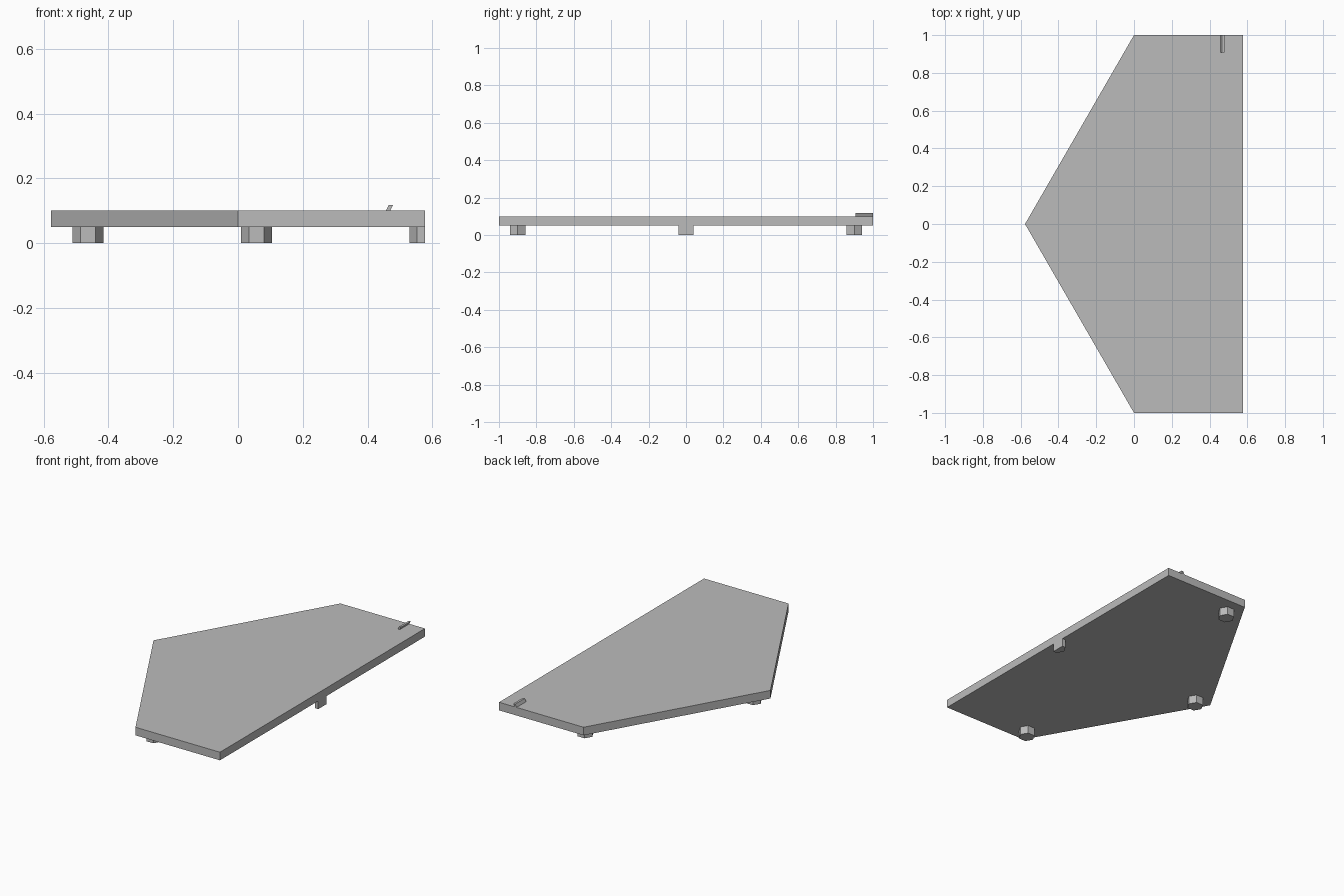
import bpy
import bmesh
from math import cos, sin, radians

cube = bpy.data.objects.get("Cube")
if cube:
    bpy.data.objects.remove(cube, do_unlink=True)

grey = bpy.data.materials.new("light grey")
grey.use_nodes = True
grey.diffuse_color = (0.5, 0.5, 0.5, 1)
grey.node_tree.nodes["Principled BSDF"].inputs["Base Color"].default_value = (0.5, 0.5, 0.5, 1)


def extrude(name, profile, offset):
    """Flat-shaded prism: a 3D outline pushed along an offset."""
    bm = bmesh.new()
    face = bm.faces.new([bm.verts.new(p) for p in profile])
    swept = bmesh.ops.extrude_face_region(bm, geom=[face], use_keep_orig=True)
    moved = [v for v in swept["geom"] if isinstance(v, bmesh.types.BMVert)]
    bmesh.ops.translate(bm, verts=moved, vec=offset)
    bmesh.ops.recalc_face_normals(bm, faces=bm.faces)
    mesh = bpy.data.meshes.new(name)
    bm.to_mesh(mesh)
    bm.free()
    mesh.materials.append(grey)
    obj = bpy.data.objects.new(name, mesh)
    bpy.context.collection.objects.link(obj)
    return obj


EDGE = 0.577       # half width of the plate
PLATE_Z = 0.05     # underside of the plate
FOOT_R = 0.0475

# Five-sided plate
outline = [(-EDGE, 0), (0, -1), (EDGE, -1), (EDGE, 1), (0, 1)]
extrude("plate", [(x, y, PLATE_Z) for x, y in outline], (0, 0, 0.05))


# Hexagonal feet; the one on the straight edge is cut in half
def foot(name, x, y, angles):
    ring = [(x + FOOT_R * cos(radians(a)), y + FOOT_R * sin(radians(a)), 0) for a in angles]
    extrude(name, ring, (0, 0, PLATE_Z))


foot("point_foot", -0.463, 0, range(0, 360, 60))
foot("front_foot", 0.057, -0.9, range(0, 360, 60))
foot("back_foot", 0.057, 0.9, range(0, 360, 60))

half = FOOT_R * sin(radians(60))
extrude("edge_half_foot", [(EDGE, half, 0), (EDGE - FOOT_R / 2, half, 0), (EDGE - FOOT_R, 0, 0),
                           (EDGE - FOOT_R / 2, -half, 0), (EDGE, -half, 0)], (0, 0, PLATE_Z))

# Small leaning rib at the back edge
extrude("leaning_rib", [(0.457, 0.907, 0.1), (0.47, 0.907, 0.1),
                        (0.479, 0.907, 0.118), (0.466, 0.907, 0.118)], (0, 0.093, 0))
